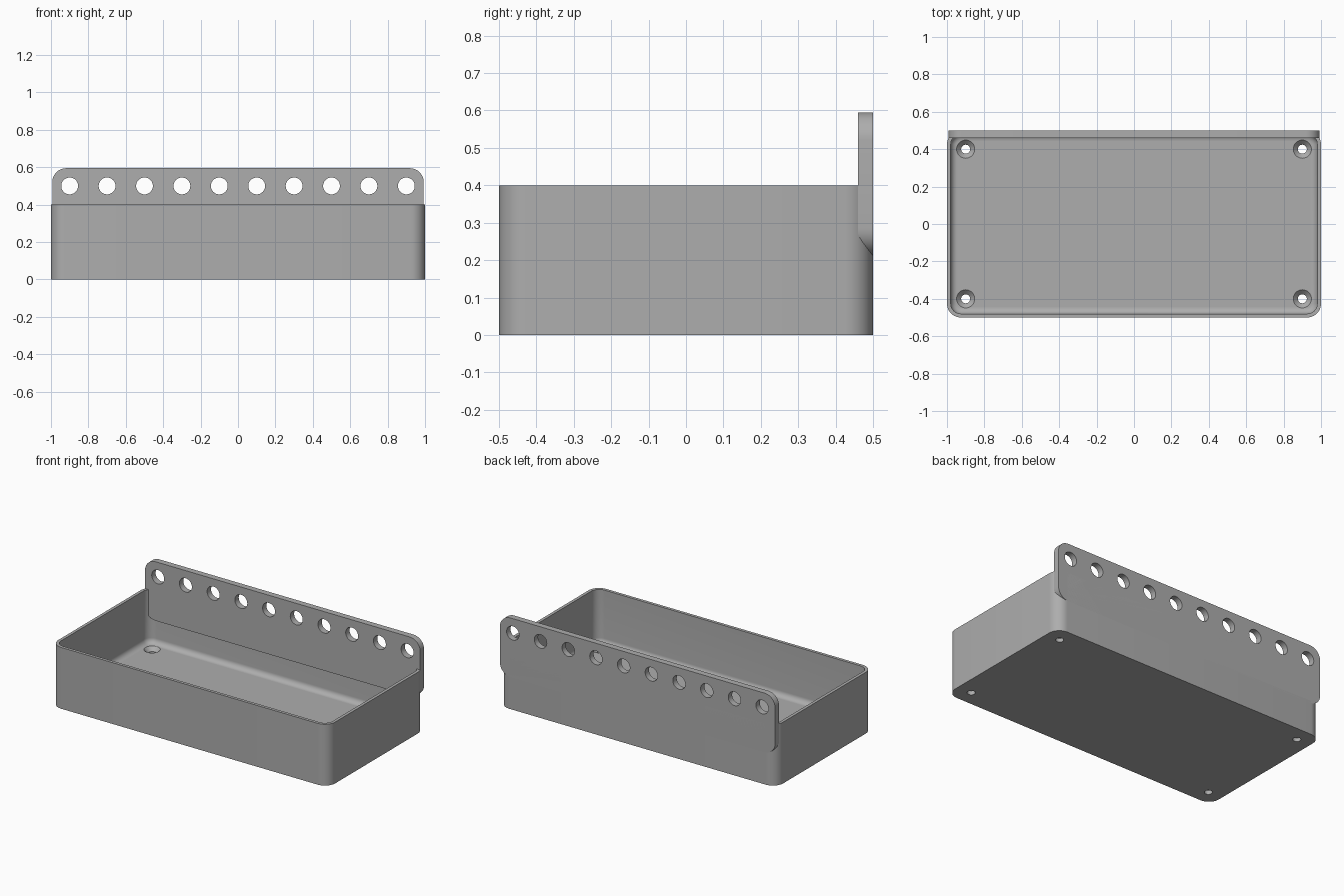
import bpy
import bmesh
from math import cos, sin, pi, radians
from mathutils import Matrix

cube = bpy.data.objects.get("Cube")
if cube:
    bpy.data.objects.remove(cube, do_unlink=True)

GREY = (0.42, 0.42, 0.42, 1)
grey = bpy.data.materials.new("plain grey")
grey.use_nodes = True
grey.diffuse_color = GREY
grey.node_tree.nodes["Principled BSDF"].inputs["Base Color"].default_value = GREY

WALL, FLOOR, HEIGHT = 0.02, 0.05, 0.4
CORNER, FILLET = 0.075, 0.035


def rounded_rect(half_w, half_h, radius, steps=10):
    """Outline points of a rounded rectangle, counter-clockwise."""
    pts = []
    for q, (sx, sy) in enumerate([(1, 1), (-1, 1), (-1, -1), (1, -1)]):
        for i in range(steps + 1):
            a = pi / 2 * (q + i / steps)
            pts.append((sx * (half_w - radius) + radius * cos(a),
                        sy * (half_h - radius) + radius * sin(a)))
    return pts


def loft(name, rings):
    """Solid skinned through rings of equal length, capped at both ends."""
    bm = bmesh.new()
    loops = [[bm.verts.new(p) for p in ring] for ring in rings]
    for a, b in zip(loops, loops[1:]):
        for i in range(len(a)):
            j = (i + 1) % len(a)
            bm.faces.new((a[i], a[j], b[j], b[i]))
    bm.faces.new(loops[0][::-1])
    bm.faces.new(loops[-1])
    bmesh.ops.recalc_face_normals(bm, faces=bm.faces)
    return finish(name, bm)


def finish(name, bm):
    mesh = bpy.data.meshes.new(name)
    bm.to_mesh(mesh)
    bm.free()
    mesh.materials.append(grey)
    ob = bpy.data.objects.new(name, mesh)
    bpy.context.collection.objects.link(ob)
    return ob


def cut(ob, cutter):
    mod = ob.modifiers.new("holes", "BOOLEAN")
    mod.operation = "DIFFERENCE"
    mod.solver = "EXACT"
    mod.object = cutter
    bpy.context.view_layer.objects.active = ob
    bpy.ops.object.modifier_apply(modifier=mod.name)
    bpy.data.objects.remove(cutter, do_unlink=True)


def shade(ob):
    bpy.ops.object.select_all(action="DESELECT")
    ob.select_set(True)
    bpy.context.view_layer.objects.active = ob
    bpy.ops.object.shade_smooth_by_angle(angle=radians(30))


# Tray: outer shell, rim, inner wall and a filleted floor
def tray_ring(inset, z):
    return [(x, y, z) for x, y in rounded_rect(1 - inset, 0.5 - inset, CORNER - inset)]


rings = [tray_ring(0, 0), tray_ring(0, HEIGHT), tray_ring(WALL, HEIGHT)]
for k in range(9):
    a = pi / 2 * k / 8
    rings.append(tray_ring(WALL + FILLET * (1 - cos(a)), FLOOR + FILLET * (1 - sin(a))))
tray = loft("tray", rings)

# Countersunk screw holes in the floor corners
bm = bmesh.new()
for x in (-0.9, 0.9):
    for y in (-0.4, 0.4):
        for r1, r2, z1, z2 in [(0.024, 0.024, -0.05, 0.1), (0.024, 0.049, 0.025, FLOOR + 0.0005)]:
            bmesh.ops.create_cone(bm, cap_ends=True, segments=32, radius1=r1, radius2=r2,
                                  depth=z2 - z1, matrix=Matrix.Translation((x, y, (z1 + z2) / 2)))
screw_cutter = finish("screw_cutter", bm)
screw_cutter.hide_render = True
tray.modifiers.clear()
mod = tray.modifiers.new("self", "BOOLEAN")
mod.operation, mod.solver, mod.use_self, mod.object = "DIFFERENCE", "EXACT", True, screw_cutter
bpy.context.view_layer.objects.active = tray
bpy.ops.object.modifier_apply(modifier=mod.name)
bpy.data.objects.remove(screw_cutter, do_unlink=True)
shade(tray)

# Upright mounting plate along the back
LOW, TOP = 0.21, 0.595
outline = rounded_rect(0.993, (TOP - LOW) / 2, CORNER)
plate = loft("mounting_plate",
             [[(x, y, z + (TOP + LOW) / 2) for x, z in outline] for y in (0.46, 0.5)])

# Row of ten round holes through the plate
bm = bmesh.new()
for i in range(10):
    place = Matrix.Translation((-0.9 + 0.2 * i, 0.48, 0.5)) @ Matrix.Rotation(pi / 2, 4, "X")
    bmesh.ops.create_cone(bm, cap_ends=True, segments=40, radius1=0.045, radius2=0.045,
                          depth=0.2, matrix=place)
cut(plate, finish("plate_cutter", bm))
shade(plate)
